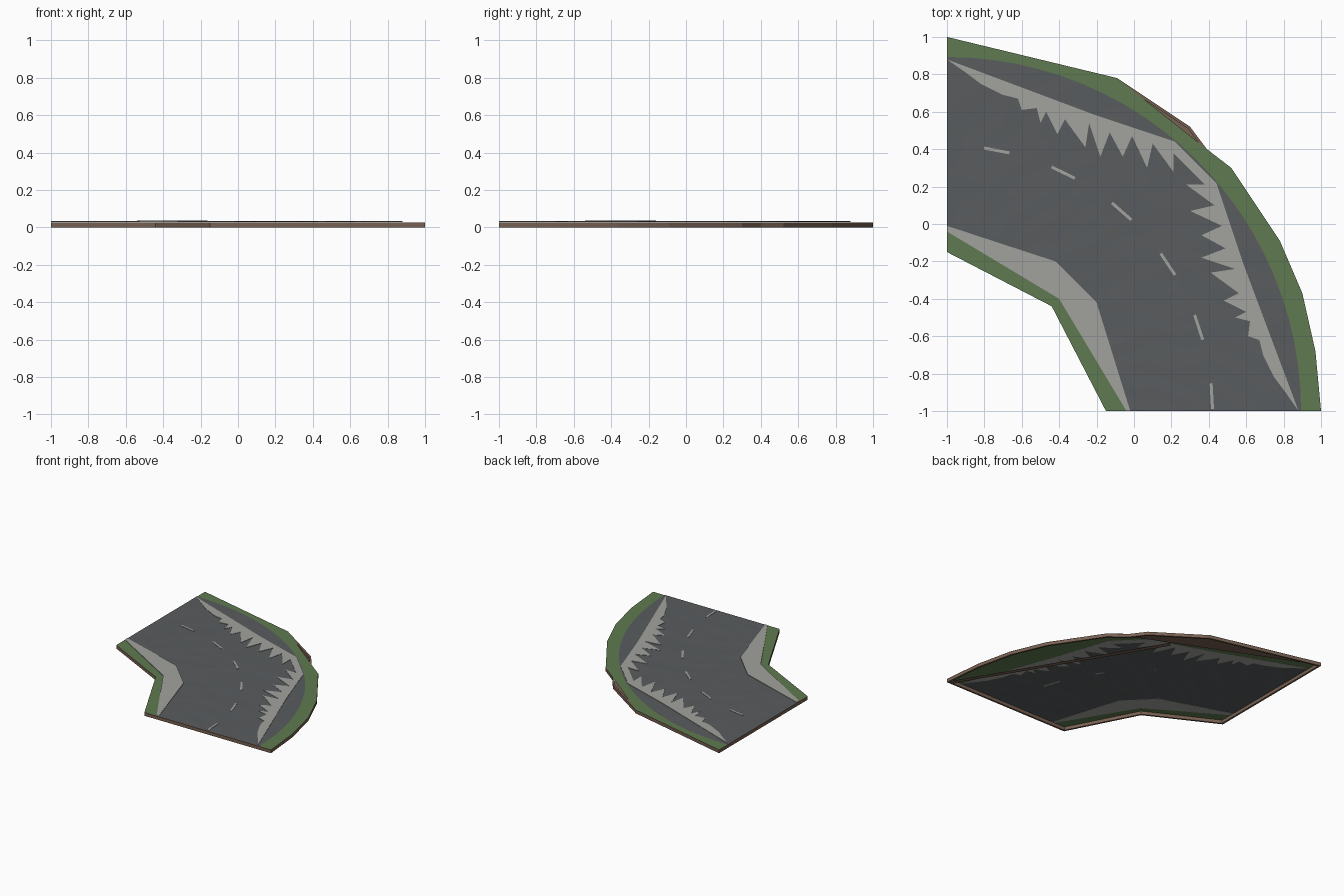
import bpy, math, random

if "Cube" in bpy.data.objects:
    bpy.data.objects.remove(bpy.data.objects["Cube"])
random.seed(4)


def material(name, rgb):
    m = bpy.data.materials.new(name)
    m.diffuse_color = (*rgb, 1)
    m.use_nodes = True
    m.node_tree.nodes["Principled BSDF"].inputs["Base Color"].default_value = m.diffuse_color
    return m


ASPHALT = material("asphalt", (0.10, 0.107, 0.113))
PALE = material("pale_paving", (0.36, 0.36, 0.34))
GRASS = material("grass", (0.115, 0.195, 0.08))
DIRT = material("dirt", (0.19, 0.12, 0.085))


def make(name, verts, faces, mat):
    me = bpy.data.meshes.new(name)
    me.from_pydata(verts, [], faces)
    me.materials.append(mat)
    ob = bpy.data.objects.new(name, me)
    bpy.context.collection.objects.link(ob)
    return ob


def sheet(name, pts, z, mat):
    """Flat polygon, points counter-clockwise."""
    return make(name, [(x, y, z) for x, y in pts], [range(len(pts))], mat)


def slab(name, pts, z0, z1, mat):
    """Closed prism; z1 may be a function of the point."""
    n = len(pts)
    top = z1 if callable(z1) else lambda p: z1
    verts = [(*p, z0) for p in pts] + [(*p, top(p)) for p in pts]
    faces = [range(n - 1, -1, -1), range(n, 2 * n)]
    faces += [(i, (i + 1) % n, n + (i + 1) % n, n + i) for i in range(n)]
    return make(name, verts, faces, mat)


def mirrored(half):
    """Reflect a path across the x = y diagonal and join both halves."""
    return half + [(y, x) for x, y in reversed(half)]


# Outlines (outer ones run from the right end round to the top end)
inner_edge = [(-1, -0.15), (-0.44, -0.44), (-0.15, -1)]
inner_road = [(-1, -0.04), (-0.40, -0.40), (-0.04, -1)]
outer_low = [(1, -1), (0.97, -0.68), (0.90, -0.37), (0.78, -0.09), (0.52, 0.30), (0.39, 0.40)]
outer_grass = outer_low + [(-0.09, 0.78), (-1, 1)]
outer_dirt = outer_low + [(0.30, 0.52), (-0.09, 0.78), (-1, 1)]
verge = mirrored([(-1, 0.88), (-0.2, 0.58), (0.22, 0.44)])

# Dirt rim around the whole tile
path = inner_edge + outer_dirt
n = len(path)
rim = make("dirt_rim", [(*p, 0) for p in path] + [(*p, 0.027) for p in path],
           [(i, (i + 1) % n, n + (i + 1) % n, n + i) for i in range(n)], DIRT)
mod = rim.modifiers.new("thickness", 'SOLIDIFY')
mod.thickness = 0.015
mod.offset = -1
mod.use_even_offset = True

# Dirt underneath the outer bend
sheet("dirt_bank", [(0.09, 0.53), (0.39, 0.40), (0.30, 0.52), (-0.09, 0.78), (-1, 1)], 0.006, DIRT)
sheet("dirt_strip", [(1, -1), (0.09, 0.53), (0.06, 0.50), (0.96, -1)], 0.004, DIRT)

# Grass borders
sheet("outer_grass", outer_grass + verge, 0.028, GRASS)
sheet("inner_grass", inner_edge + inner_road[::-1], 0.030, GRASS)

# Slightly uneven road sheet between the inner corner and the outer arc
A, R = 24, 9
verts, faces = [], []
for i in range(A + 1):
    t = i / A
    a, b = (inner_road[:2] if t <= 0.5 else inner_road[1:])
    u = 2 * t if t <= 0.5 else 2 * t - 1
    ix, iy = a[0] + (b[0] - a[0]) * u, a[1] + (b[1] - a[1]) * u
    ang = math.radians(90 * (1 - t))
    ox, oy = -1 + 1.893 * math.cos(ang), -1 + 1.893 * math.sin(ang)
    for j in range(R + 1):
        v = j / R
        edge = i in (0, A) or j in (0, R)
        verts.append((ix + (ox - ix) * v, iy + (oy - iy) * v,
                      0.0305 + (0 if edge else random.uniform(-0.0012, 0.0012))))
for i in range(A):
    for j in range(R):
        p, q = i * (R + 1) + j, (i + 1) * (R + 1) + j
        faces += [(p, q, q + 1), (p, q + 1, p + 1)]
make("road", verts, faces, ASPHALT)

# Pale inner corner paving, raised at the corner
corner = inner_road + [(-0.02, -1), (-0.20, -0.42), (-0.42, -0.20), (-1, -0.01)]
slab("inner_paving", corner, 0.029, lambda p: 0.036 if max(p) < -0.1 and min(p) > -0.5 else 0.033, PALE)

# Jagged pale strip along the outside of the bend
teeth = mirrored([(-0.9, 0.81), (-0.82, 0.75), (-0.70, 0.69), (-0.62, 0.67), (-0.60, 0.61),
                  (-0.52, 0.62), (-0.50, 0.54), (-0.47, 0.60), (-0.41, 0.48), (-0.37, 0.56),
                  (-0.26, 0.41), (-0.24, 0.54), (-0.18, 0.36), (-0.13, 0.49), (-0.06, 0.36),
                  (-0.01, 0.47), (0.07, 0.30), (0.10, 0.43), (0.21, 0.28), (0.21, 0.38)])
slab("outer_paving", verge[::-1] + teeth, 0.0275, 0.0335, PALE)

# Dashed centre line
for k in range(6):
    a0 = 0.4 + 15.2 * k
    pts = [(-1 + r * math.cos(math.radians(a)), -1 + r * math.sin(math.radians(a)))
           for r, a in ((1.412, a0), (1.428, a0), (1.428, a0 + 5.6), (1.412, a0 + 5.6))]
    slab(f"lane_dash_{k + 1}", pts, 0.031, 0.0335, PALE)
